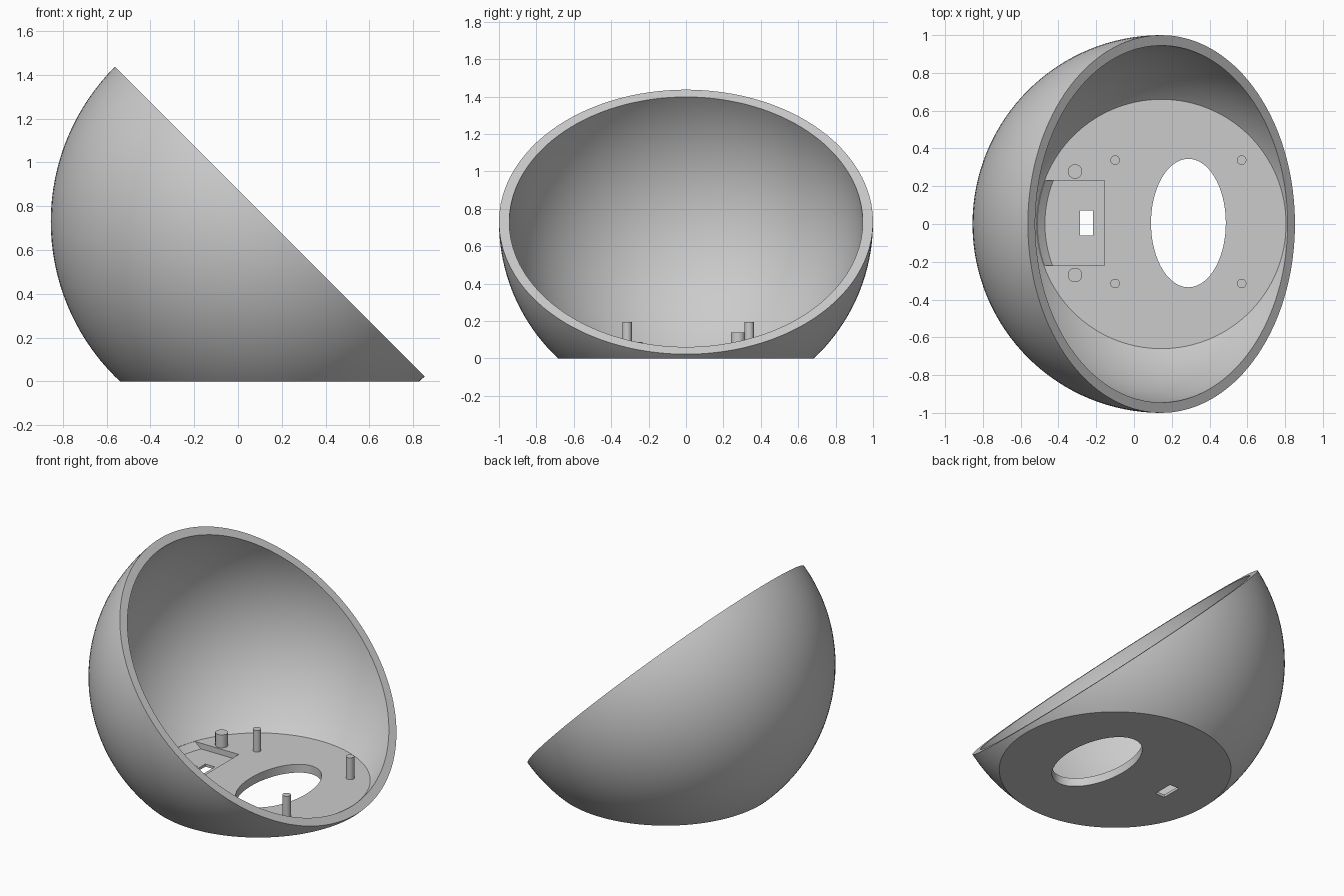
import bpy
import bmesh
import math
from mathutils import Matrix, Vector

cube = bpy.data.objects.get("Cube")
if cube:
    bpy.data.objects.remove(cube, do_unlink=True)

CENTRE = Vector((0.145, 0, 0.73))
FLOOR = 0.054           # top of the flat floor
RECESS = 0.017          # bottom of the shallow pocket

grey = bpy.data.materials.new("plain_grey")
grey.use_nodes = True
grey.diffuse_color = (0.6, 0.6, 0.6, 1)
grey.node_tree.nodes["Principled BSDF"].inputs["Base Color"].default_value = (0.6, 0.6, 0.6, 1)


def finish(name, bm):
    bmesh.ops.recalc_face_normals(bm, faces=bm.faces)
    mesh = bpy.data.meshes.new(name)
    bm.to_mesh(mesh)
    bm.free()
    mesh.materials.append(grey)
    obj = bpy.data.objects.new(name, mesh)
    bpy.context.collection.objects.link(obj)
    return obj


def cut_sphere(name, radius, planes):
    """Sphere trimmed and capped by planes given as (point, outward normal)."""
    bm = bmesh.new()
    bmesh.ops.create_uvsphere(bm, u_segments=128, v_segments=64, radius=radius,
                              matrix=Matrix.Translation(CENTRE))
    for point, normal in planes:
        geom = bm.verts[:] + bm.edges[:] + bm.faces[:]
        cut = bmesh.ops.bisect_plane(bm, geom=geom, plane_co=point, plane_no=normal,
                                     clear_outer=True, dist=1e-6)
        edges = [e for e in cut["geom_cut"] if isinstance(e, bmesh.types.BMEdge)]
        bmesh.ops.contextual_create(bm, geom=edges)
    return finish(name, bm)


def cylinder(name, x, y, rx, ry, z0, z1, sides):
    bm = bmesh.new()
    place = Matrix.Translation((x, y, (z0 + z1) / 2)) @ Matrix.Diagonal((rx, ry, z1 - z0, 1))
    bmesh.ops.create_cone(bm, cap_ends=True, segments=sides, radius1=1, radius2=1,
                          depth=1, matrix=place)
    return finish(name, bm)


def box(name, x0, x1, y0, y1, z0, z1):
    bm = bmesh.new()
    place = (Matrix.Translation(((x0 + x1) / 2, (y0 + y1) / 2, (z0 + z1) / 2))
             @ Matrix.Diagonal((x1 - x0, y1 - y0, z1 - z0, 1)))
    bmesh.ops.create_cube(bm, size=1, matrix=place)
    return finish(name, bm)


def smooth(obj):
    bpy.ops.object.select_all(action="DESELECT")
    obj.select_set(True)
    bpy.context.view_layer.objects.active = obj
    bpy.ops.object.shade_smooth_by_angle(angle=math.radians(30))


# Bowl: sphere with a flat base and a slanted opening through its centre
bowl = cut_sphere("bowl", 1, [((0, 0, 0), (0, 0, -1)), (CENTRE, (1, 0, 1))])

# Hollow, floor pocket, oval floor opening and cable slot
cutters = [
    cut_sphere("hollow_cutter", 0.945, [((0, 0, FLOOR), (0, 0, -1))]),
    cut_sphere("pocket_cutter", 0.943, [
        ((0, 0, RECESS), (0, 0, -1)), ((0, 0, 0.2), (0, 0, 1)),
        ((-0.155, 0, 0), (1, 0, 0)),
        ((0, 0.23, 0), (0, 1, 0)), ((0, -0.22, 0), (0, -1, 0))]),
    cylinder("oval_cutter", 0.288, 0.005, 0.198, 0.34, -0.1, 0.2, 96),
    box("slot_cutter", -0.285, -0.217, -0.062, 0.072, -0.1, 0.2),
]
bpy.context.view_layer.objects.active = bowl
for cutter in cutters:
    cutter.hide_render = True
    mod = bowl.modifiers.new(cutter.name, "BOOLEAN")
    mod.operation = "DIFFERENCE"
    mod.solver = "EXACT"
    mod.object = cutter
    bpy.ops.object.modifier_apply(modifier=mod.name)
for cutter in cutters:
    bpy.data.objects.remove(cutter, do_unlink=True)
smooth(bowl)

# Four slim mounting pegs
for x, end in ((-0.1, "back"), (0.57, "front")):
    for y, side in ((0.338, "left"), (-0.315, "right")):
        smooth(cylinder(f"slim_peg_{end}_{side}", x, y, 0.025, 0.025, 0.04, 0.195, 32))

# Two thick pegs beside the pocket, one of them short
smooth(cylinder("thick_peg_tall", -0.312, 0.278, 0.038, 0.038, 0.04, 0.138, 32))
smooth(cylinder("thick_peg_short", -0.312, -0.27, 0.038, 0.038, 0.04, 0.088, 32))
